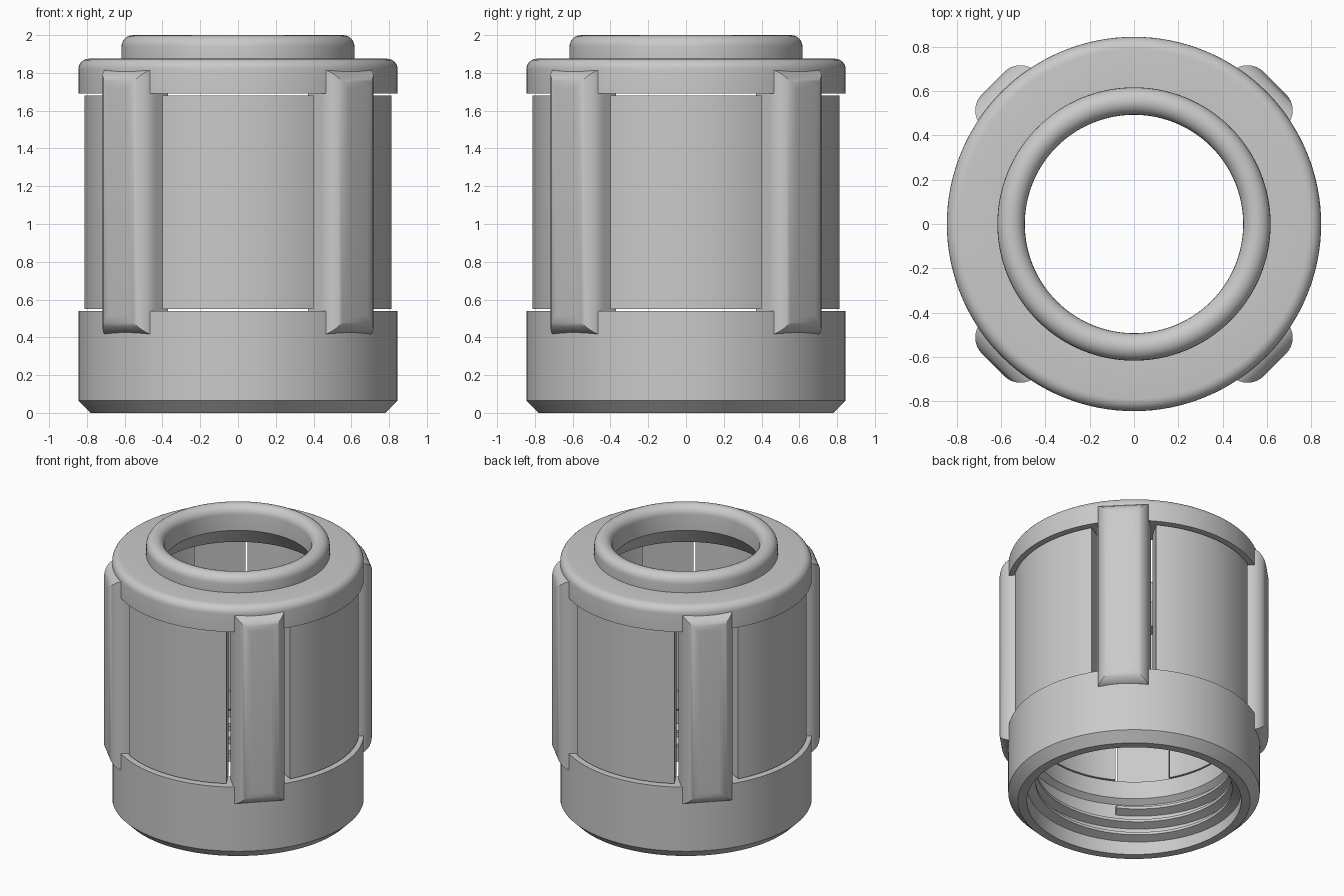
import bpy, bmesh, math
from mathutils import Matrix

cube = bpy.data.objects.get("Cube")
if cube:
    bpy.data.objects.remove(cube, do_unlink=True)

grey = bpy.data.materials.new("plain grey")
grey.use_nodes = True
colour = (0.59, 0.59, 0.59, 1)
grey.diffuse_color = colour
grey.node_tree.nodes["Principled BSDF"].inputs["Base Color"].default_value = colour


def finish(name, bm):
    bmesh.ops.recalc_face_normals(bm, faces=bm.faces)
    mesh = bpy.data.meshes.new(name)
    bm.to_mesh(mesh)
    bm.free()
    mesh.materials.append(grey)
    obj = bpy.data.objects.new(name, mesh)
    bpy.context.collection.objects.link(obj)
    bpy.ops.object.select_all(action='DESELECT')
    obj.select_set(True)
    bpy.context.view_layer.objects.active = obj
    bpy.ops.object.shade_smooth_by_angle(angle=math.radians(30))
    return obj


def sweep(name, profile, start, end, steps, rise=0.0):
    """Turn a closed (radius, height) profile about z, with optional rise per turn."""
    bm = bmesh.new()
    full = rise == 0 and end - start > 359.9
    rows = []
    for i in range(steps if full else steps + 1):
        deg = start + (end - start) * i / steps
        a = math.radians(deg)
        lift = rise * (deg - start) / 360
        rows.append([bm.verts.new((r * math.cos(a), r * math.sin(a), z + lift))
                     for r, z in profile])
    n = len(profile)
    pairs = list(zip(rows, rows[1:]))
    if full:
        pairs.append((rows[-1], rows[0]))
    for p, q in pairs:
        for j in range(n):
            k = (j + 1) % n
            bm.faces.new((p[j], p[k], q[k], q[j]))
    if not full:
        bm.faces.new(rows[0])
        bm.faces.new(rows[-1])
    return finish(name, bm)


def arc(cr, cz, radius, a0, a1, n=6):
    return [(cr + radius * math.cos(math.radians(a0 + (a1 - a0) * i / n)),
             cz + radius * math.sin(math.radians(a0 + (a1 - a0) * i / n)))
            for i in range(n + 1)]


# Lower ring with chamfered foot and a narrower lip above the thread
sweep("lower_ring", [(0.72, 0), (0.78, 0), (0.845, 0.065), (0.845, 0.54),
                     (0.68, 0.54), (0.68, 0.41), (0.72, 0.38)], 0, 360, 128)

# Internal screw thread
sweep("inner_thread", [(0.73, 0.03), (0.66, 0.055), (0.66, 0.075), (0.73, 0.1)],
      0, 960, 256, rise=0.1)

# Upper collar with rounded shoulder and rounded neck
collar = [(0.59, 1.69), (0.845, 1.69)]
collar += arc(0.79, 1.82, 0.055, 0, 90)
collar += [(0.617, 1.875)]
collar += arc(0.555, 1.938, 0.062, 0, 180, 12)
collar += [(0.493, 1.82)]
sweep("upper_collar", collar, 0, 360, 128)

# Four curved side panels
for i, side in enumerate(("left", "back", "right", "front")):
    sweep(side + "_panel", [(0.68, 0.55), (0.813, 0.55), (0.813, 1.68), (0.68, 1.68)],
          90 * i - 29.5, 90 * i + 29.5, 32)

# Four upright ribs joining ring and collar
IN, OUT, LOW, HIGH, WIDE = 0.7, 0.9, 0.412, 1.82, 0.35
for i, corner in enumerate(("back_left", "back_right", "front_right", "front_left")):
    bm = bmesh.new()
    bmesh.ops.create_cube(bm, size=1)
    bmesh.ops.scale(bm, vec=(OUT - IN, WIDE, HIGH - LOW), verts=bm.verts)
    bmesh.ops.translate(bm, vec=((IN + OUT) / 2, 0, (LOW + HIGH) / 2), verts=bm.verts)
    outer = [e for e in bm.edges if all(v.co.x > OUT - 0.01 for v in e.verts)]
    bmesh.ops.bevel(bm, geom=outer, offset=0.105, segments=8, profile=0.5, affect='EDGES')
    bmesh.ops.rotate(bm, verts=bm.verts, cent=(0, 0, 0),
                     matrix=Matrix.Rotation(math.radians(45 + 90 * i), 3, 'Z'))
    finish(corner + "_rib", bm)
